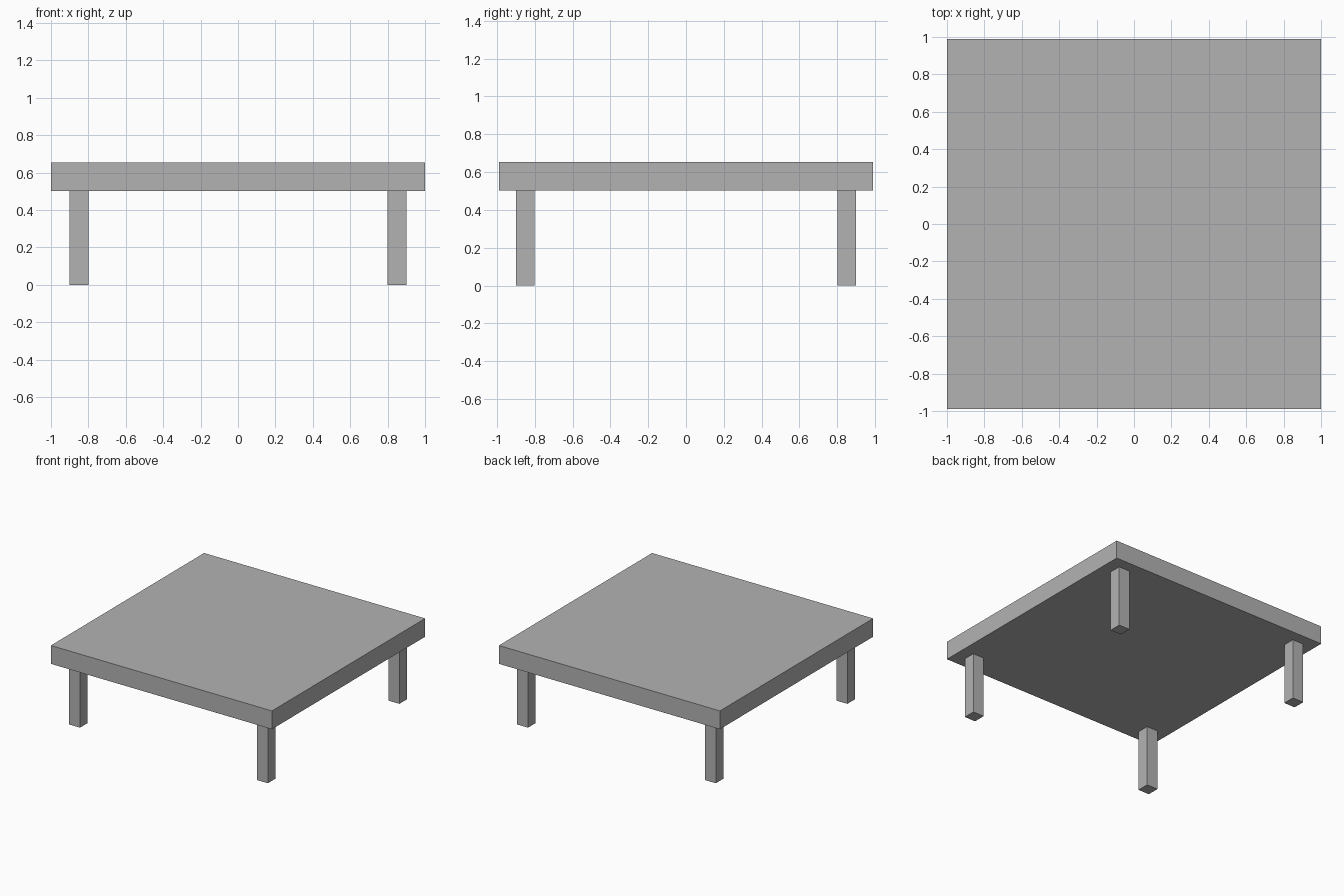
import bpy

# Remove the default object
cube = bpy.data.objects.get("Cube")
if cube:
    bpy.data.objects.remove(cube, do_unlink=True)

# Single grey material
grey = bpy.data.materials.new("plain_grey")
grey.use_nodes = True
colour = (0.45, 0.45, 0.45, 1.0)
grey.diffuse_color = colour
grey.node_tree.nodes["Principled BSDF"].inputs["Base Color"].default_value = colour


def box(name, size, centre):
    """Flat-sided block with its size applied to the mesh."""
    bpy.ops.mesh.primitive_cube_add(size=1, location=centre)
    obj = bpy.context.object
    obj.name = name
    obj.scale = size
    bpy.ops.object.transform_apply(location=False, rotation=False, scale=True)
    obj.data.materials.append(grey)
    return obj


LEG_HEIGHT = 0.503
TOP_THICKNESS = 0.15
LEG_WIDTH = 0.1
LEG_OFFSET = 0.85

# Table top
box("table_top", (2.0, 1.98, TOP_THICKNESS),
    (0, 0, LEG_HEIGHT + TOP_THICKNESS / 2))

# Four square legs
for end, y in (("front", -LEG_OFFSET), ("back", LEG_OFFSET)):
    for side, x in (("left", LEG_OFFSET), ("right", -LEG_OFFSET)):
        box(f"{end}_{side}_leg", (LEG_WIDTH, LEG_WIDTH, LEG_HEIGHT),
            (x, y, LEG_HEIGHT / 2))
